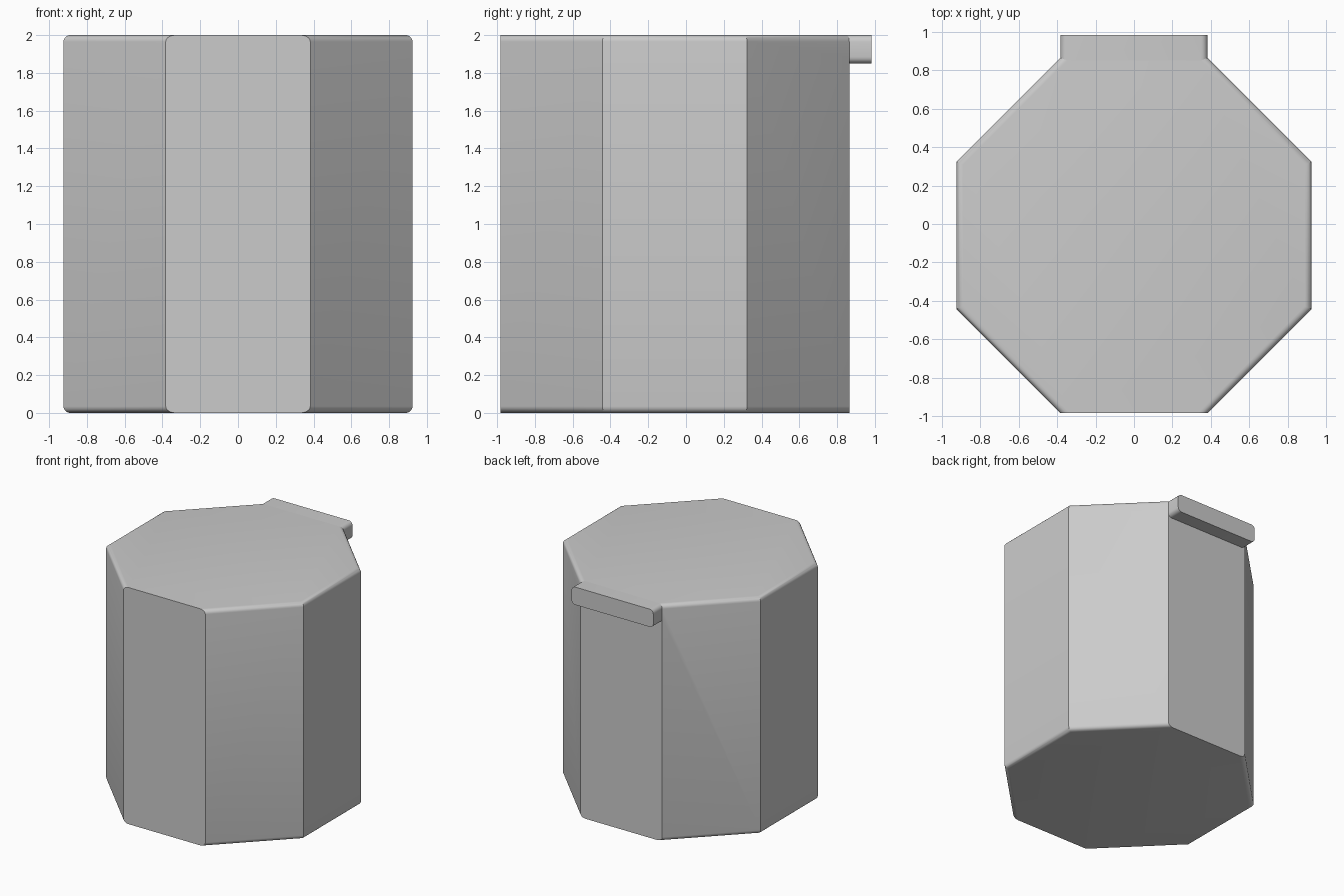
import bpy, bmesh, math
from mathutils import Vector

if "Cube" in bpy.data.objects:
    bpy.data.objects.remove(bpy.data.objects["Cube"])

R, H, CY = 1.0, 2.0, -0.0595       # octagon circumradius, height, centre y
APO = R * math.cos(math.pi / 8)
BACK = CY + APO                    # y of the back wall
LIP_Z, LIP_D, ROUND = 1.85, 0.1185, 0.035

bm = bmesh.new()

# Octagonal body
ring = [bm.verts.new((R * math.cos(a), CY + R * math.sin(a), 0))
        for a in (math.pi / 8 + i * math.pi / 4 for i in range(8))]
base = bm.faces.new(ring)
ext = bmesh.ops.extrude_face_region(bm, geom=[base], use_keep_orig=True)
bmesh.ops.translate(bm, vec=(0, 0, H),
                    verts=[g for g in ext["geom"] if isinstance(g, bmesh.types.BMVert)])
bmesh.ops.recalc_face_normals(bm, faces=bm.faces)

# Lip pulled out of the top of the back wall
wall = next(f for f in bm.faces if f.normal.y > 0.99)
bmesh.ops.bisect_plane(bm, geom=[wall] + list(wall.edges) + list(wall.verts),
                       plane_co=(0, 0, LIP_Z), plane_no=(0, 0, 1))
strip = next(f for f in bm.faces
             if f.normal.y > 0.99 and f.calc_center_median().z > LIP_Z)
ext = bmesh.ops.extrude_face_region(bm, geom=[strip])
bmesh.ops.translate(bm, vec=(0, LIP_D, 0),
                    verts=[g for g in ext["geom"] if isinstance(g, bmesh.types.BMVert)])
bmesh.ops.recalc_face_normals(bm, faces=bm.faces)

# Merge the lip's top with the body's top
seam = [e for e in bm.edges if len(e.link_faces) == 2
        and all(f.normal.z > 0.99 for f in e.link_faces)]
bmesh.ops.dissolve_edges(bm, edges=seam, use_verts=False)

# Round the horizontal edges, leaving the front and back ones sharp
rounded = []
for e in bm.edges:
    d = e.verts[1].co - e.verts[0].co
    if abs(d.z) < 1e-4 and abs(d.y) > 1e-3:
        rounded.append(e)
bmesh.ops.bevel(bm, geom=rounded, offset=ROUND, offset_type='OFFSET', segments=5,
                profile=0.5, affect='EDGES', clamp_overlap=True)
bmesh.ops.recalc_face_normals(bm, faces=bm.faces)

mesh = bpy.data.meshes.new("octagonal_body_with_lip")
bm.to_mesh(mesh)
bm.free()
body = bpy.data.objects.new("octagonal_body_with_lip", mesh)
bpy.context.collection.objects.link(body)
bpy.context.view_layer.objects.active = body
body.select_set(True)
bpy.ops.object.shade_smooth_by_angle(angle=math.radians(30))
